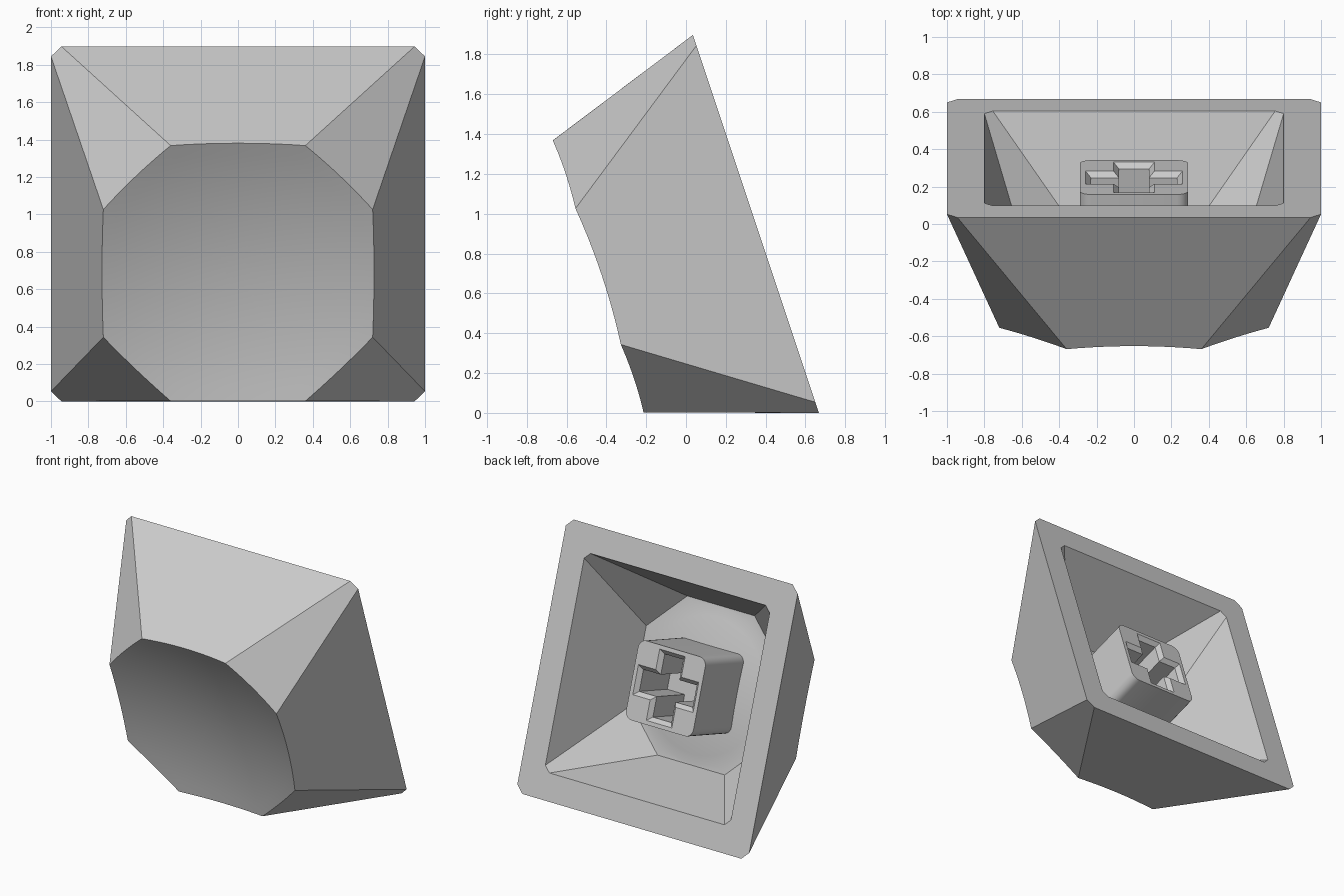
import bpy, bmesh, math
from mathutils import Matrix

if "Cube" in bpy.data.objects:
    bpy.data.objects.remove(bpy.data.objects["Cube"])

# Local frame: x across, y up along the open base, z from the base towards the dish
TILT = math.asin(0.3165)
S, C = math.sin(TILT), math.cos(TILT)
FRAME = Matrix(((1, 0, 0, 0), (0, -S, -C, 0.351), (0, C, -S, 0.949), (0, 0, 0, 1)))

H = 0.835          # height of the cap
R = 3.1            # radius of the dish
N = 10             # points on each octagon edge

grey = bpy.data.materials.new("grey plastic")
grey.diffuse_color = (0.6, 0.6, 0.6, 1)
grey.use_nodes = True
grey.node_tree.nodes["Principled BSDF"].inputs["Base Color"].default_value = grey.diffuse_color


def octagon(a, b):
    """Chamfered square with half size a and flat half length b."""
    return [(a, -b), (a, b), (b, a), (-b, a), (-a, b), (-a, -b), (-b, -a), (b, -a)]


def lerp(p, q, t):
    return tuple(i + (j - i) * t for i, j in zip(p, q))


def subdivide(pts):
    return [lerp(pts[i], pts[(i + 1) % 8], k / N) for i in range(8) for k in range(N)]


def ring(bm, pts):
    return [bm.verts.new(p) for p in pts]


def bridge(bm, a, b):
    n = len(a)
    for i in range(n):
        j = (i + 1) % n
        bm.faces.new((a[i], a[j], b[j], b[i]))


def walls(bm, base, top):
    """One flat face from each base edge to its finely divided top edge."""
    for i in range(8):
        edge = [top[(i * N + k) % (8 * N)] for k in range(N + 1)]
        bm.faces.new([base[(i + 1) % 8], base[i]] + edge)


def cap_end(bm, a, centre):
    v = bm.verts.new(centre)
    for i in range(len(a)):
        bm.faces.new((a[i], a[(i + 1) % len(a)], v))


def finish(bm, name, angle=20):
    bmesh.ops.recalc_face_normals(bm, faces=bm.faces)
    me = bpy.data.meshes.new(name)
    bm.to_mesh(me)
    bm.free()
    ob = bpy.data.objects.new(name, me)
    bpy.context.collection.objects.link(ob)
    ob.matrix_world = FRAME
    me.materials.append(grey)
    bpy.ops.object.select_all(action='DESELECT')
    ob.select_set(True)
    bpy.context.view_layer.objects.active = ob
    bpy.ops.object.shade_smooth_by_angle(angle=math.radians(angle))
    return ob


# Hollow cap
bm = bmesh.new()
outer_pts = octagon(1, 0.944)
outer = ring(bm, [(*p, 0) for p in outer_pts])
inner_pts = octagon(0.8, 0.755)
inner = ring(bm, [(*p, 0) for p in inner_pts])
bridge(bm, outer, inner)


# Spherical dish; its rim dips along the sloping walls
def dish(x, y):
    return H - (0.648 - x * x - y * y) / (2 * R)


rim = []
for p, q in zip(subdivide(octagon(0.72, 0.36)), subdivide(outer_pts)):
    rim.append(lerp(p, q, (H - dish(*p)) / H))
last = ring(bm, [(*p, dish(*p)) for p in rim])
walls(bm, outer, last)
for k in range(9, 0, -1):
    pts = [(x * k / 10, y * k / 10) for x, y in rim]
    nxt = ring(bm, [(*p, dish(*p)) for p in pts])
    bridge(bm, last, nxt)
    last = nxt
cap_end(bm, last, (0, 0, dish(0, 0)))

# Cavity with a gently bulging ceiling
CEIL, RB = 0.63, 0.57
edge_pts = subdivide(octagon(0.58, 0.29))
last = ring(bm, [(*p, CEIL) for p in edge_pts])
walls(bm, inner, last)
for k in range(8, 0, -1):
    r = RB * k / 8
    nxt = ring(bm, [(x * r / math.hypot(x, y), y * r / math.hypot(x, y),
                     CEIL - (RB * RB - r * r) / (2 * R)) for x, y in edge_pts])
    bridge(bm, last, nxt)
    last = nxt
cap_end(bm, last, (0, 0, CEIL - RB * RB / (2 * R)))
finish(bm, "cap_shell")


# Stem block with rounded corners
def prism(layers):
    bm = bmesh.new()
    rings = [ring(bm, [(*p, z) for p in pts]) for pts, z in layers]
    for a, b in zip(rings, rings[1:]):
        bridge(bm, a, b)
    bm.faces.new(rings[0])
    bm.faces.new(rings[-1])
    return bm


rounded = []
for q, (sx, sy) in enumerate(((1, 1), (-1, 1), (-1, -1), (1, -1))):
    for k in range(6):
        a = math.radians(90 * q + 18 * k)
        rounded.append((sx * 0.23 + 0.06 * math.cos(a), sy * 0.23 + 0.06 * math.sin(a)))
stem = finish(prism([(rounded, 0.107), (rounded, 0.62)]), "stem")


# Cross-shaped socket with a chamfered mouth
def cross(a, b):
    return [(a, -b), (a, b), (b, b), (b, a), (-b, a), (-b, b),
            (-a, b), (-a, -b), (-b, -b), (-b, -a), (b, -a), (b, -b)]


cutter = finish(prism([(cross(0.27, 0.12), 0.097), (cross(0.23, 0.08), 0.137),
                       (cross(0.23, 0.08), 0.5)]), "socket_cutter")
cutter.hide_render = True
mod = stem.modifiers.new("socket", 'BOOLEAN')
mod.object = cutter
mod.operation = 'DIFFERENCE'
mod.solver = 'EXACT'
bpy.context.view_layer.objects.active = stem
bpy.ops.object.modifier_apply(modifier=mod.name)
bpy.data.objects.remove(cutter)
bpy.ops.object.select_all(action='DESELECT')
stem.select_set(True)
bpy.ops.object.shade_smooth_by_angle(angle=math.radians(25))
